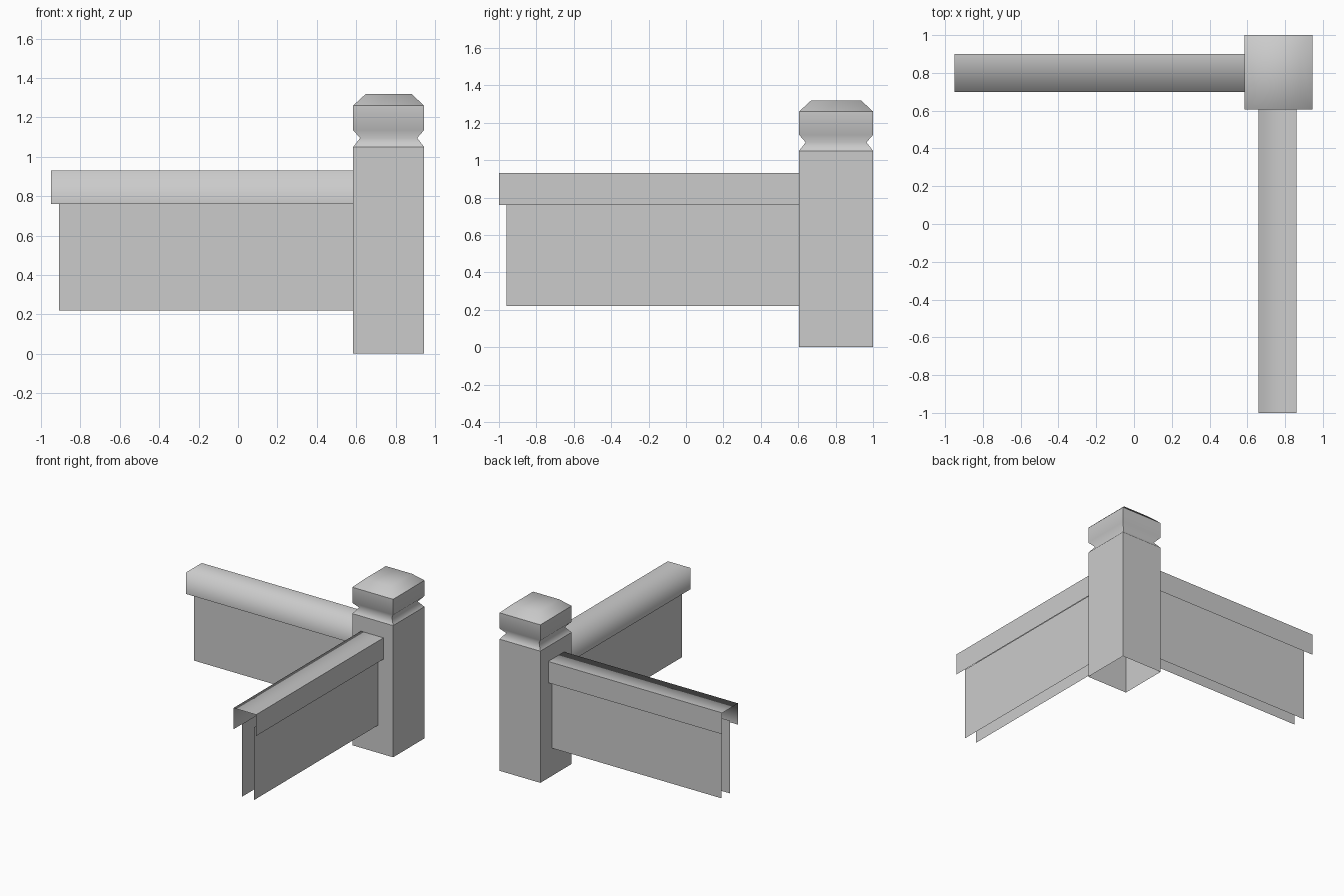
import bpy
import bmesh

cube = bpy.data.objects.get("Cube")
if cube:
    bpy.data.objects.remove(cube, do_unlink=True)

grey = bpy.data.materials.new("plain_grey")
grey.use_nodes = True
colour = (0.6, 0.6, 0.6, 1)
grey.diffuse_color = colour
grey.node_tree.nodes["Principled BSDF"].inputs["Base Color"].default_value = colour


def finish(name, bm, is_sharp):
    """Smooth all faces, keeping the edges picked by the rule sharp."""
    for face in bm.faces:
        face.smooth = True
    for edge in bm.edges:
        edge.smooth = not is_sharp(edge.verts[0].co, edge.verts[1].co)
    mesh = bpy.data.meshes.new(name)
    bm.to_mesh(mesh)
    bm.free()
    mesh.materials.append(grey)
    obj = bpy.data.objects.new(name, mesh)
    bpy.context.collection.objects.link(obj)


def sheet(bm, profile, start, end, place):
    """Sweep an open (across, z) profile along a straight run."""
    rows = [[bm.verts.new(place(a, t, z)) for a, z in profile] for t in (start, end)]
    for i in range(len(profile) - 1):
        bm.faces.new((rows[0][i], rows[0][i + 1], rows[1][i + 1], rows[1][i]))


# Post: square rings, open underneath, with a groove and a bevelled cap
X0, X1, Y0, Y1 = 0.585, 0.945, 0.605, 1.0
CAP, GROOVE = 1.26, 1.05
bm = bmesh.new()
rings = []
for z, inset in ((0, 0), (GROOVE, 0), (1.095, 0.035), (1.135, 0), (CAP, 0), (1.32, 0.065)):
    x0, x1, y0, y1 = X0 + inset, X1 - inset, Y0 + inset, Y1 - inset
    rings.append([bm.verts.new((x, y, z)) for x, y in ((x0, y0), (x1, y0), (x1, y1), (x0, y1))])
for low, high in zip(rings, rings[1:]):
    for i in range(4):
        j = (i + 1) % 4
        bm.faces.new((low[i], low[j], high[j], high[i]))
bm.faces.new(rings[-1])


def post_sharp(a, b):
    if abs(a.z - b.z) < 0.001:
        return min(abs(a.z - CAP), abs(a.z - GROOVE)) < 0.001
    return max(a.z, b.z) < CAP + 0.001


finish("corner_post", bm, post_sharp)

# Each wall: an open channel rail over two thin panel sheets
RAIL_LOW, RAIL_TOP, PANEL_LOW, PANEL_TOP = 0.76, 0.93, 0.22, 0.80


def wall(name, centre, rail_end, panel_end, post_face, place, outer_sharp):
    l, r = centre - 0.1, centre + 0.1
    bm = bmesh.new()
    sheet(bm, [(l, RAIL_LOW), (l, RAIL_TOP), (r, RAIL_TOP), (r, RAIL_LOW)],
          rail_end, post_face, place)
    bm.normal_update()
    if bm.faces[:][1].normal.z < 0 if bm.faces else False:
        bmesh.ops.reverse_faces(bm, faces=bm.faces[:])
    finish(name + "_rail", bm, outer_sharp)
    bm = bmesh.new()
    for side in (-1, 1):
        a = centre + side * 0.052
        ends = (panel_end, post_face) if side < 0 else (post_face, panel_end)
        sheet(bm, [(a, PANEL_LOW), (a, PANEL_TOP)], *ends, place)
    bm.normal_update()
    if sum(f.normal.dot(f.calc_center_median() - place(centre, 0, 0)) for f in bm.faces) < 0:
        bmesh.ops.reverse_faces(bm, faces=bm.faces[:])
    finish(name + "_panels", bm, lambda p, q: False)


from mathutils import Vector

wall("back", 0.8, -0.95, -0.91, X0, lambda a, t, z: Vector((t, a, z)),
     lambda p, q: min(p.y, q.y) > 0.85 and min(p.z, q.z) > 0.9)
wall("side", 0.76, -1.0, -0.96, Y0, lambda a, t, z: Vector((a, t, z)),
     lambda p, q: min(p.x, q.x) > 0.82 and min(p.z, q.z) > 0.9)
